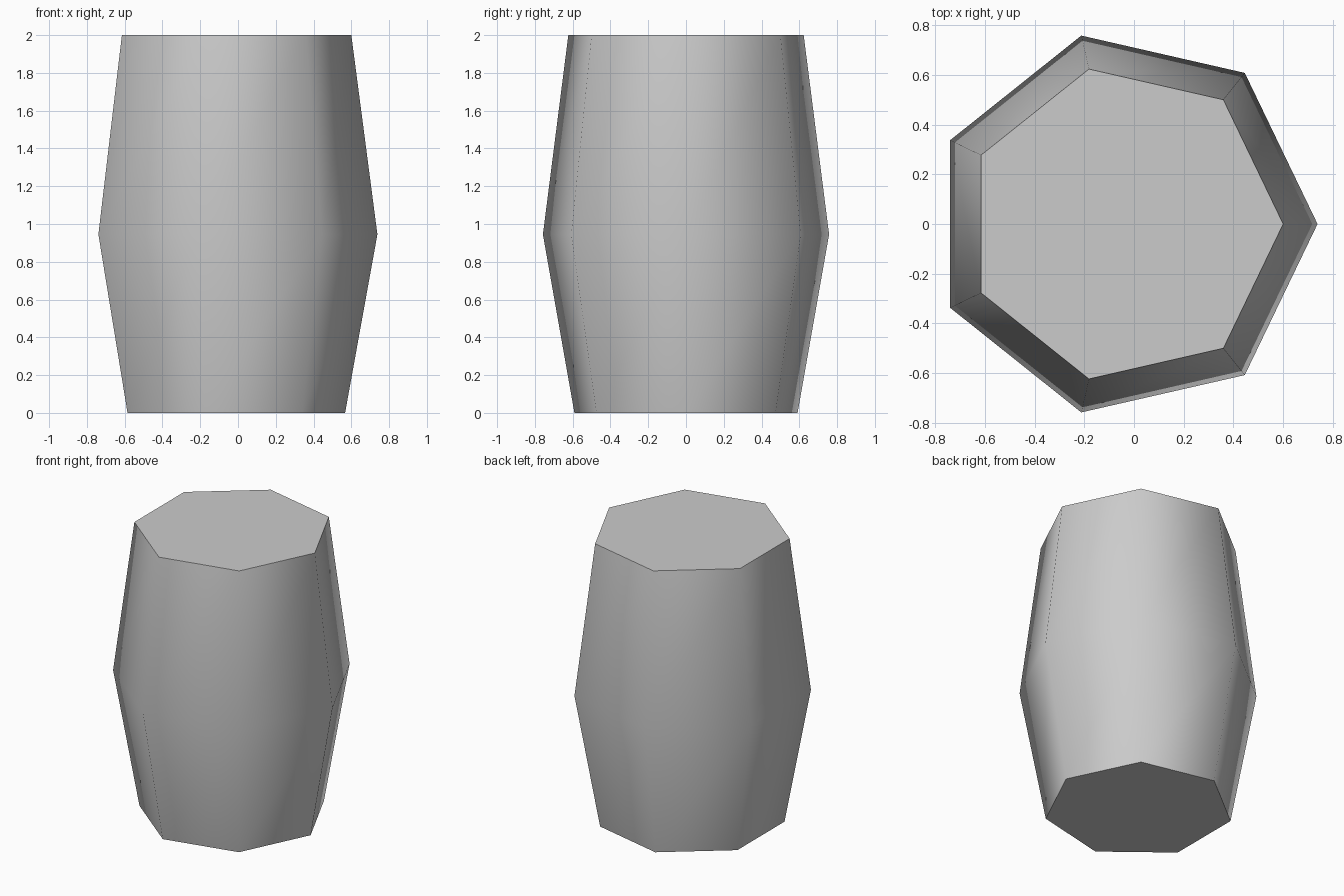
import bpy
import bmesh
from math import cos, sin, tau, radians

cube = bpy.data.objects.get("Cube")
if cube:
    bpy.data.objects.remove(cube, do_unlink=True)

SIDES = 7
CENTRE_X = -0.039
# Height and radius of the base, belly and top rings
PROFILE = [(0.0, 0.606), (0.945, 0.777), (2.0, 0.639)]


def make_material(name, colour):
    mat = bpy.data.materials.new(name)
    mat.use_nodes = True
    mat.diffuse_color = colour
    mat.node_tree.nodes["Principled BSDF"].inputs["Base Color"].default_value = colour
    return mat


# Seven-sided barrel body
bm = bmesh.new()
rings = [[bm.verts.new((CENTRE_X + r * cos(tau * i / SIDES), r * sin(tau * i / SIDES), z))
          for i in range(SIDES)] for z, r in PROFILE]
for low, high in zip(rings, rings[1:]):
    for i in range(SIDES):
        j = (i + 1) % SIDES
        bm.faces.new((low[i], low[j], high[j], high[i]))

# Flat end caps
bm.faces.new(rings[0][::-1])
bm.faces.new(rings[-1])

mesh = bpy.data.meshes.new("barrel_body")
bm.to_mesh(mesh)
bm.free()
barrel = bpy.data.objects.new("barrel_body", mesh)
bpy.context.collection.objects.link(barrel)
mesh.materials.append(make_material("light_grey", (0.6, 0.6, 0.6, 1.0)))

# Smooth wall, crisp cap rims
bpy.ops.object.select_all(action='DESELECT')
barrel.select_set(True)
bpy.context.view_layer.objects.active = barrel
bpy.ops.object.shade_smooth_by_angle(angle=radians(60))
